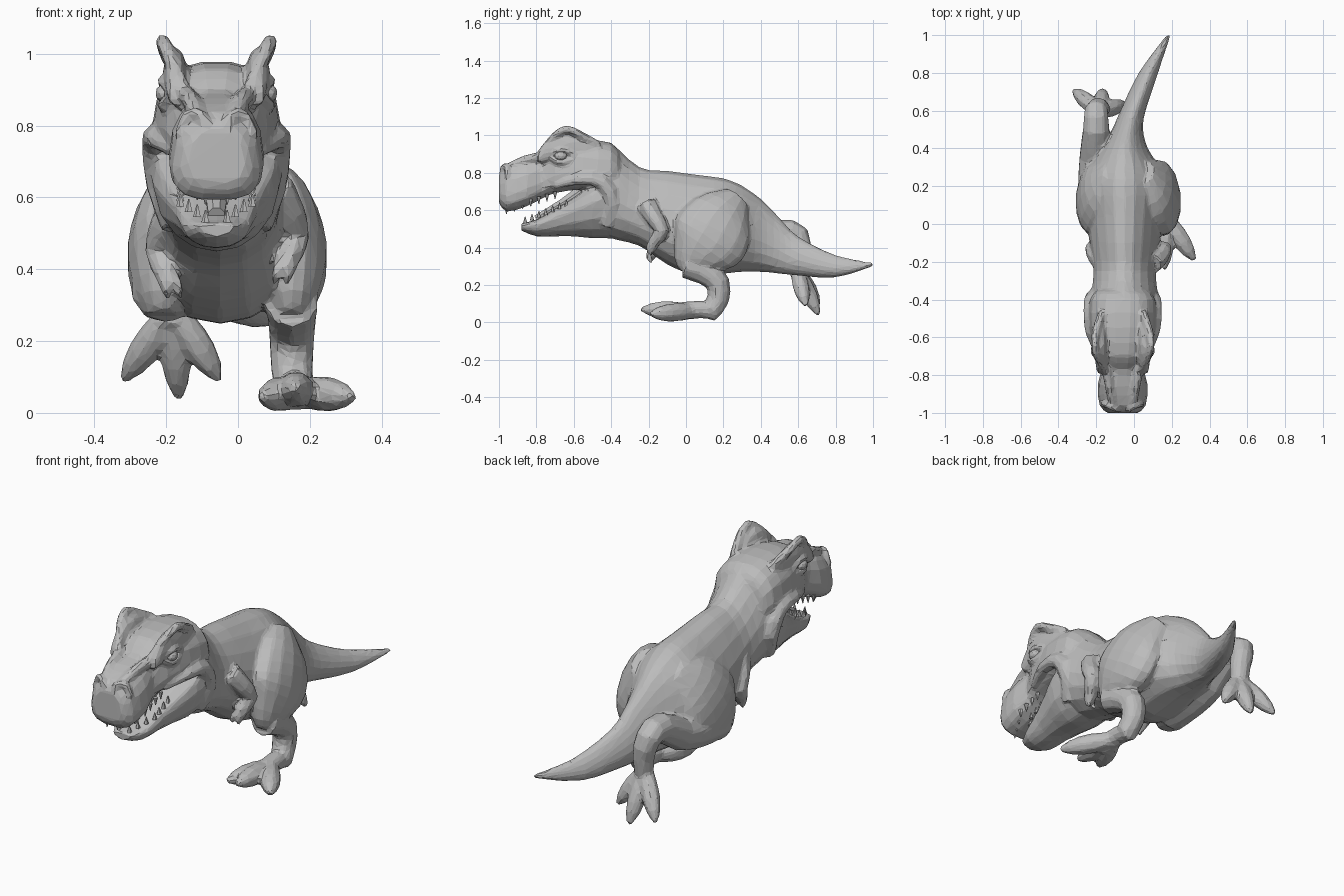
import bpy, bmesh, math
from mathutils import Vector

cube = bpy.data.objects.get("Cube")
if cube:
    bpy.data.objects.remove(cube)

# One plain grey for the whole animal
grey = bpy.data.materials.new("stone_grey")
grey.use_nodes = True
grey.diffuse_color = (.5, .5, .5, 1)
grey.node_tree.nodes["Principled BSDF"].inputs["Base Color"].default_value = grey.diffuse_color

HEAD_X = -.06     # the head is carried a little to one side
BODY_X = -.03


def finish(name, bm):
    bmesh.ops.recalc_face_normals(bm, faces=bm.faces)
    mesh = bpy.data.meshes.new(name)
    bm.to_mesh(mesh)
    bm.free()
    mesh.materials.append(grey)
    obj = bpy.data.objects.new(name, mesh)
    bpy.context.collection.objects.link(obj)
    return obj


def refine(rows, steps):
    """Catmull-Rom interpolation of whole section rows."""
    rows = [Vector(row) for row in rows]
    last = len(rows) - 1
    smooth = []
    for i in range(last):
        before, start, end = rows[max(i - 1, 0)], rows[i], rows[i + 1]
        after = rows[min(i + 2, last)]
        leave, arrive = (end - before) / 2, (after - start) / 2
        for k in range(steps):
            t = k / steps
            ease = t * t * (3 - 2 * t)
            smooth.append(start.lerp(end, ease) + leave * t * (1 - t) ** 2 - arrive * t * t * (1 - t))
    return smooth + [rows[last]]


def loft(name, rows, sides=12, steps=3, upright=False, power=1, taper=0):
    """Skin sections (x, y, z, half width, half depth) along their path."""
    rows = refine(rows, steps)
    last = len(rows) - 1
    bm = bmesh.new()
    rings = []
    for i, row in enumerate(rows):
        centre = Vector(row[:3])
        tangent = Vector(rows[min(i + 1, last)][:3]) - Vector(rows[max(i - 1, 0)][:3])
        if upright:
            tangent = Vector((0, 1, 0))
        tangent.normalize()
        side = Vector((1, 0, 0))
        side = (side - tangent * side.dot(tangent)).normalized()
        up = side.cross(tangent)
        width, depth = max(row[3], .002), max(row[4], .002)
        ring = []
        for k in range(sides):
            angle = math.tau * (k + .5) / sides
            across, rise = math.cos(angle), math.sin(angle)
            across = math.copysign(abs(across) ** power, across) * (1 - taper * rise)
            rise = math.copysign(abs(rise) ** power, rise)
            ring.append(bm.verts.new(centre + side * across * width + up * rise * depth))
        rings.append(ring)
    for ring, following in zip(rings, rings[1:]):
        for k in range(sides):
            n = (k + 1) % sides
            bm.faces.new((ring[k], ring[n], following[n], following[k]))
    bm.faces.new(rings[0])
    bm.faces.new(rings[last])
    return finish(name, bm)


def profile(name, centre_x, rows, **options):
    """Upright loft from (y, bottom, top, half width) sections."""
    return loft(name, [(centre_x(y), y, (low + high) / 2, width, (high - low) / 2)
                       for y, low, high, width in rows], upright=True, **options)


def limb(name, path, thick, tip, sides=8, steps=2):
    """Round tube whose radius changes evenly from thick to tip."""
    count = len(path) - 1
    radii = [thick + (tip - thick) * i / count for i in range(count + 1)]
    return loft(name, [(*point, radius, radius) for point, radius in zip(path, radii)], sides, steps)


def ball(name, centre, radii):
    bm = bmesh.new()
    bmesh.ops.create_icosphere(bm, subdivisions=2, radius=1)
    for vert in bm.verts:
        vert.co = Vector(c + p * r for c, p, r in zip(centre, vert.co, radii))
    finish(name, bm)


def toes(label, root, tips, radius):
    """Thick toes that swell past the ankle and narrow at the claw."""
    root = Vector(root)
    made = []
    for tip in tips:
        rows = []
        for i in range(6):
            t = i / 5
            girth = radius * (.8 + t - 1.5 * t ** 3)
            rows.append((*root.lerp(Vector(tip), t), girth, girth))
        made.append(loft(label + "_toe", rows, sides=8, steps=1))
    return made


def head_line(y):
    return HEAD_X


def spine_line(y):
    """The tail swings to the left behind the hips."""
    return BODY_X - .02 + max(0, y - .4) ** 1.5 / 2


# Neck, trunk and tail in one skin
skin = [profile("body", spine_line, [
    (-.46, .5, .95, .12), (-.4, .45, .96, .17), (-.25, .41, .83, .16), (-.1, .31, .81, .18),
    (.05, .25, .79, .2), (.2, .26, .77, .21), (.3, .27, .73, .18), (.4, .27, .66, .12), (.5, .26, .56, .08),
    (.6, .25, .46, .065), (.8, .24, .36, .05), (1, .3, .32, .012)], sides=18, taper=.25)]

# Skull and snout
skin.append(profile("upper_head", head_line, [
    (-1, .64, .79, .08), (-.96, .59, .84, .12), (-.85, .62, .88, .13), (-.77, .66, .9, .11),
    (-.7, .69, .96, .14), (-.55, .71, .98, .17), (-.4, .7, .96, .17), (-.35, .68, .9, .13)],
    sides=16, steps=2, power=.75, taper=.2))

# Lower jaw, open below the snout and narrow underneath
skin.append(profile("lower_jaw", head_line, [
    (-.88, .49, .53, .05), (-.8, .46, .55, .09), (-.7, .46, .61, .11), (-.6, .46, .67, .14),
    (-.5, .45, .74, .17), (-.4, .45, .78, .17), (-.3, .45, .7, .14)],
    sides=14, steps=2, power=.8, taper=-.3))

for label, sign in (("right", -1), ("left", 1)):
    def beside_head(path):
        return [(HEAD_X + sign * x, y, z) for x, y, z in path]

    def brow_line(y):
        return HEAD_X + sign * .115

    # Solid brow wall with a flared crest along its top
    skin.append(profile(label + "_brow", brow_line, [
        (-.79, .85, .91, .02), (-.73, .86, .99, .03), (-.64, .86, 1.02, .034),
        (-.54, .86, .99, .03), (-.46, .86, .96, .02)], sides=10, steps=2))
    skin.append(limb(label + "_brow_crest", beside_head([
        (.09, -.78, .9), (.13, -.71, .99), (.15, -.64, 1.035), (.14, -.56, 1), (.11, -.47, .95)]), .02, .022))

    # Cheek flange at the mouth corner, snout ridge and nostril rim
    skin.append(limb(label + "_cheek", beside_head([
        (.12, -.7, .73), (.17, -.57, .765), (.17, -.45, .75), (.15, -.39, .64), (.1, -.42, .53)]), .02, .06))
    skin.append(limb(label + "_snout_ridge", beside_head([
        (.09, -.76, .89), (.07, -.86, .87), (.05, -.96, .82)]), .025, .025))
    skin.append(limb(label + "_nostril_rim", beside_head([
        (.025, -.985, .78), (.04, -.98, .83), (.08, -.96, .83), (.105, -.955, .77)]), .016, .016, sides=6))

    # Eye between two heavy lids
    eye = beside_head([(.145, -.67, .89)])[0]
    ball(label + "_eye", eye, (.025, .034, .026))
    for lid, rise in (("upper", .03), ("lower", -.03)):
        skin.append(limb(f"{label}_{lid}_eyelid", beside_head([
            (.12, -.73, .89), (.15, -.69, .89 + rise), (.15, -.64, .89 + rise), (.14, -.59, .89)]),
            .014, .016, sides=6))

    # Pointed teeth along both jaw rims
    for jaw, front, reach, gum, slope, length in (
            ("upper", -.96, .26, .62, .08, -.04), ("lower", -.86, .22, .53, .09, .035)):
        for i in range(7):
            t = i / 6
            x, y, z = .03 + .07 * min(1, 2 * t), front + reach * t, gum + slope * t
            limb(f"{label}_{jaw}_tooth", beside_head([(x, y, z), (x, y, z + length)]), .012, .002, sides=5, steps=1)

    # Heavy thigh tucked into the flank
    skin.append(loft(label + "_thigh", [(BODY_X + sign * x, y, z, width, depth) for x, y, z, width, depth in (
        (.08, .27, .66, .06, .08), (.14, .19, .56, .1, .18), (.18, .12, .44, .1, .21),
        (.18, .05, .34, .08, .13), (.18, .03, .27, .05, .07))], sides=14))

    # Small folded arm with two fingers
    drop = .04 if sign < 0 else 0

    def beside_body(path):
        return [(BODY_X + sign * x, y, z - drop) for x, y, z in path]

    skin.append(limb(label + "_arm", beside_body([
        (.13, -.21, .63), (.17, -.17, .56), (.19, -.13, .49), (.17, -.17, .43), (.16, -.19, .39)]), .055, .028))
    for spread in (-.018, .018):
        skin.append(limb(label + "_finger", beside_body([
            (.16 + spread, -.19, .41), (.15 + spread, -.2, .38), (.15 + spread, -.18, .36)]), .016, .01, sides=6))

# Planted left leg
skin.append(limb("left_shin", [(.15, 0, .31), (.15, .1, .27), (.15, .17, .21), (.15, .17, .12), (.16, .13, .06)],
                 .075, .055, sides=10))
skin.append(limb("left_foot", [(.16, .17, .05), (.16, .08, .07), (.17, -.05, .055)], .045, .05, sides=10))
skin += toes("left", (.165, .04, .06), [(.07, -.19, .045), (.16, -.24, .07), (.32, -.19, .045)], .046)

# Trailing right leg, kicked out behind
skin.append(limb("right_shin", [(-.2, .04, .35), (-.21, .2, .36), (-.21, .35, .39), (-.2, .5, .48),
                                (-.2, .6, .46), (-.18, .61, .36), (-.18, .6, .24)], .1, .045, sides=10))
skin += toes("right", (-.18, .59, .29), [(-.32, .71, .09), (-.165, .71, .04), (-.05, .64, .09)], .041)

# Fuse all skin parts into one hide and facet it
bpy.ops.object.select_all(action="DESELECT")
for part in skin:
    part.select_set(True)
hide = skin[0]
bpy.context.view_layer.objects.active = hide
bpy.ops.object.join()
hide.name = "body_hide"
fuse = hide.modifiers.new("fuse", "REMESH")
fuse.mode = "VOXEL"
fuse.voxel_size = .01
soften = hide.modifiers.new("soften", "SMOOTH")
soften.iterations = 4
facet = hide.modifiers.new("facet", "DECIMATE")
facet.ratio = .07

limb("tongue", [(HEAD_X, -.8, .55), (HEAD_X, -.65, .63), (HEAD_X, -.5, .73)], .025, .05)
